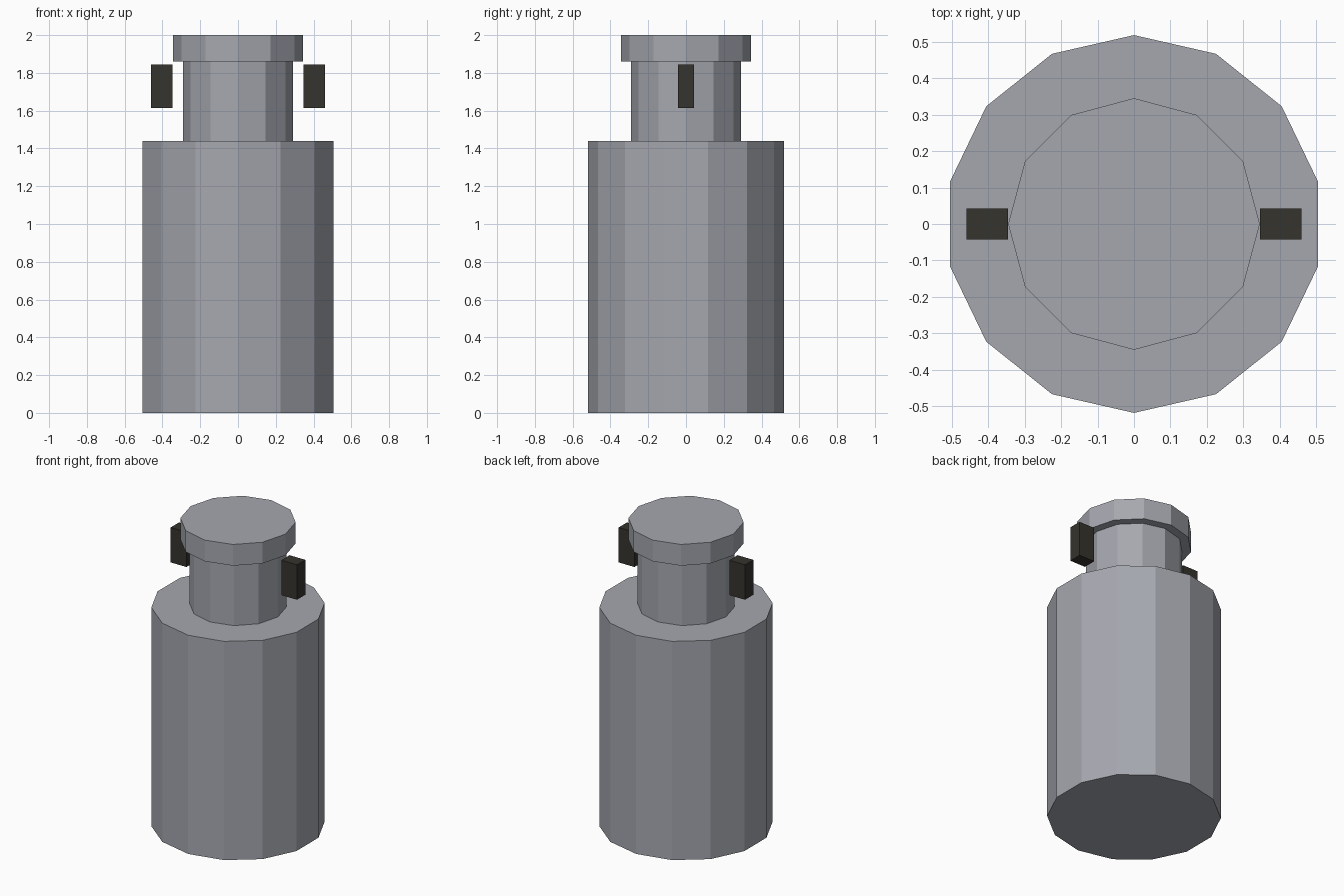
import bpy

cube = bpy.data.objects.get("Cube")
if cube:
    bpy.data.objects.remove(cube, do_unlink=True)


def make_material(name, rgb):
    mat = bpy.data.materials.new(name)
    mat.use_nodes = True
    color = (*rgb, 1.0)
    mat.diffuse_color = color
    mat.node_tree.nodes["Principled BSDF"].inputs["Base Color"].default_value = color
    return mat


steel = make_material("steel_grey", (0.38, 0.39, 0.43))
dark = make_material("dark_olive", (0.035, 0.033, 0.026))


def drum(name, sides, radius, bottom, top):
    """Flat-sided upright cylinder between two heights."""
    bpy.ops.mesh.primitive_cylinder_add(
        vertices=sides, radius=radius, depth=top - bottom,
        location=(0, 0, (bottom + top) / 2))
    obj = bpy.context.object
    obj.name = name
    obj.data.materials.append(steel)
    return obj


# Stacked body, neck and cap
drum("body", 14, 0.518, 0, 1.44)
drum("neck", 12, 0.29, 1.44, 1.86)
drum("cap", 12, 0.345, 1.86, 2.0)

# Floating block on each side of the cap
for side, name in ((1, "left_block"), (-1, "right_block")):
    bpy.ops.mesh.primitive_cube_add(size=1, location=(side * 0.403, 0, 1.73))
    block = bpy.context.object
    block.name = name
    block.scale = (0.114, 0.086, 0.23)
    bpy.ops.object.transform_apply(location=False, rotation=False, scale=True)
    block.data.materials.append(dark)
